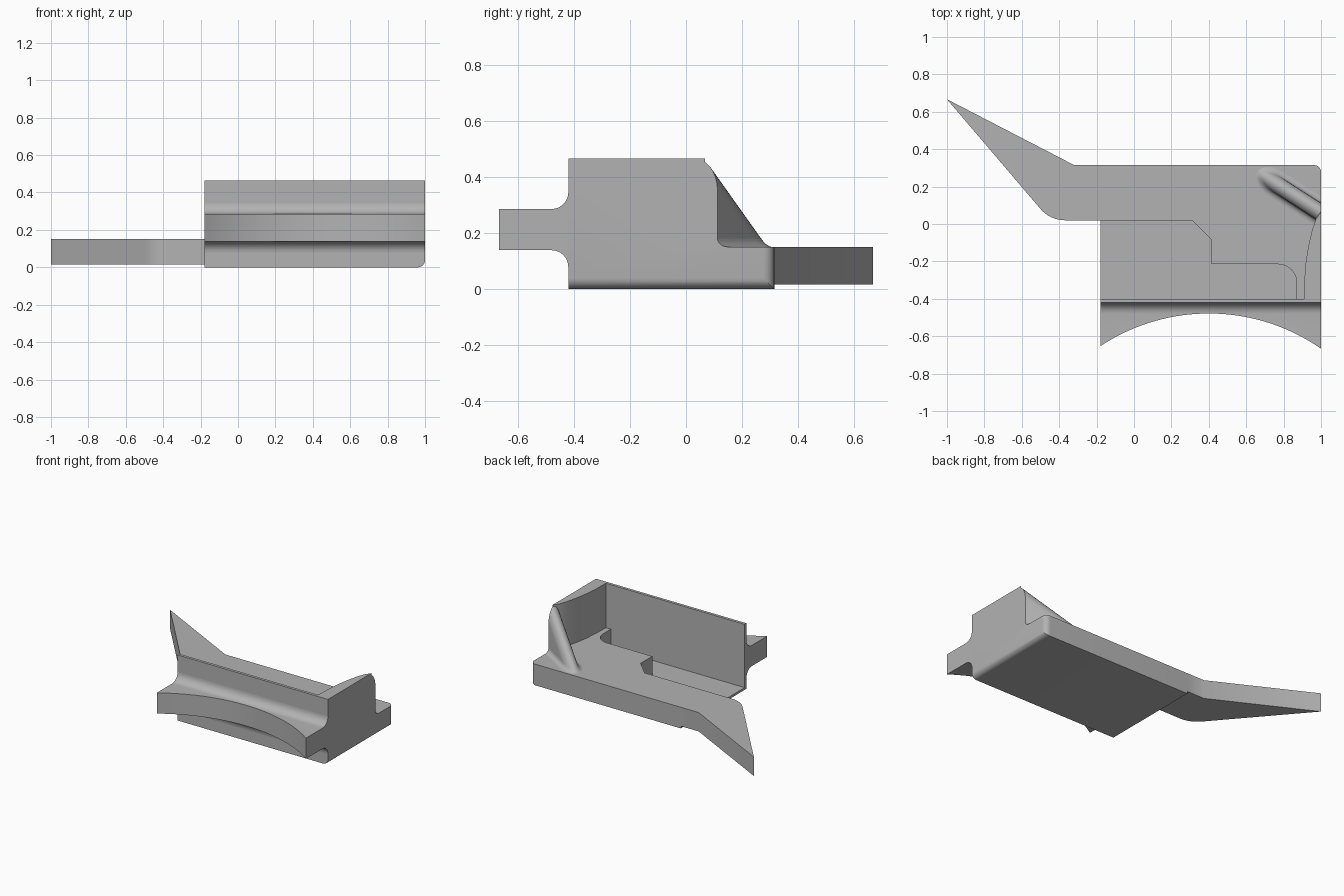
import bpy, bmesh, math

if "Cube" in bpy.data.objects:
    bpy.data.objects.remove(bpy.data.objects["Cube"])


def finish(name, bm):
    bmesh.ops.recalc_face_normals(bm, faces=bm.faces)
    me = bpy.data.meshes.new(name)
    bm.to_mesh(me)
    bm.free()
    ob = bpy.data.objects.new(name, me)
    bpy.context.collection.objects.link(ob)
    return ob


def loft(name, rings):
    """Closed solid through a list of equal-length point rings."""
    bm = bmesh.new()
    vs = [[bm.verts.new(p) for p in r] for r in rings]
    n = len(vs[0])
    for a, b in zip(vs, vs[1:]):
        for i in range(n):
            j = (i + 1) % n
            bm.faces.new((a[i], a[j], b[j], b[i]))
    bm.faces.new(vs[0][::-1])
    bm.faces.new(vs[-1])
    return finish(name, bm)


def prism(name, outline, z0, z1):
    return loft(name, [[(x, y, z) for x, y in outline] for z in (z0, z1)])


def arc(cx, cy, r, a0, a1, n=8):
    return [(cx + r * math.cos(math.radians(a0 + (a1 - a0) * i / n)),
             cy + r * math.sin(math.radians(a0 + (a1 - a0) * i / n))) for i in range(n + 1)]


def activate(ob):
    bpy.ops.object.select_all(action='DESELECT')
    ob.select_set(True)
    bpy.context.view_layer.objects.active = ob


def cut(ob, cutter):
    m = ob.modifiers.new("cut", 'BOOLEAN')
    m.operation, m.solver, m.object = 'DIFFERENCE', 'EXACT', cutter
    activate(ob)
    bpy.ops.object.modifier_apply(modifier=m.name)
    bpy.data.objects.remove(cutter, do_unlink=True)


X0, X1, Y0, Y1, H, DECK, FLOOR = -0.18, 1.0, -0.42, 0.315, 0.465, 0.15, 0.016

# Body block with rounded right-bottom and right-back edges
bm = bmesh.new()
bmesh.ops.create_cube(bm, size=1)
for v in bm.verts:
    v.co = (X1 if v.co.x > 0 else X0, Y1 if v.co.y > 0 else Y0, H if v.co.z > 0 else 0)
right = [e for e in bm.edges if all(v.co.x > 0.9 for v in e.verts)]
edges = [e for e in right if all(v.co.z < 0.01 for v in e.verts)
         or all(v.co.y > 0.3 for v in e.verts)]
bmesh.ops.bevel(bm, geom=edges, offset=0.038, segments=6, profile=0.5, affect='EDGES')
body = finish("body", bm)

# Open space above the deck, leaving the thin front wall and curved end wall
space = [(-0.4, -0.40), (0.908, -0.40), (0.911, -0.30), (0.919, -0.20), (0.934, -0.11),
         (0.953, -0.03), (0.972, 0.025), (1.0, 0.068), (1.2, 0.3), (1.2, 0.6), (-0.4, 0.6)]
cut(body, prism("space_cutter", space, DECK, 0.8))

# Stepped pocket through the deck down to the thin floor
pocket = [(-0.4, 0.02), (0.31, 0.02), (0.415, -0.085), (0.415, -0.215)]
pocket += arc(0.77, -0.315, 0.10, 90, 0) + [(0.87, -0.40), (-0.4, -0.40)]
cut(body, prism("pocket_cutter", pocket, FLOOR, 0.3))

# Pointed wing on the left
wing_outline = [(X0, 0.02)] + arc(-0.37, 0.19, 0.17, 270, 220) + [(-1.0, 0.667), (-0.32, Y1), (X0, Y1)]
wing = prism("wing", wing_outline, FLOOR, DECK)

# Front flange with filleted root and scooped front edge
r, ztop, zbot = 0.06, 0.285, 0.138
rings = []
for i in range(33):
    x = X0 + (X1 - X0) * i / 32
    yf = min(-1.528 + math.sqrt(1.05 ** 2 - (x - 0.4) ** 2), Y0 - r + 0.003)
    prof = [(max(y, yf), z) for y, z in arc(Y0 - r, ztop + r, r, 0, -90)]
    prof += [(yf - 0.0005, ztop), (yf - 0.0005, zbot)]
    prof += [(max(y, yf), z) for y, z in arc(Y0 - r, zbot - r, r, 90, 0)]
    rings.append([(x, y, z) for y, z in prof])
flange = loft("front_flange", rings)

# Sloping round-topped rib bracing the end wall, clipped at the right side
w, depth, slope, crest, foot = 0.044, 0.08, 0.76, 0.457, 0.13


def rib_point(u, l, z):
    return (1 - 0.84 * l + 0.54 * u, 0.06 + 0.54 * l + 0.84 * u, z)


us = [(w * math.cos(math.pi * i / 12), depth * (math.sin(math.pi * i / 12) - 1)) for i in range(13)]
start, end = [], []
for u, dz in us:
    l0 = 0.54 * u / 0.84
    start.append(rib_point(u, l0, crest + dz - slope * l0))
    end.append(rib_point(u, (crest + dz - foot) / slope, foot))
for u in (-w, w):
    start.append(rib_point(u, 0.54 * u / 0.84, foot - 0.02))
    end.append(rib_point(u, (crest - depth - foot) / slope, foot - 0.02))
rib = loft("corner_rib", [start, end])

# Concave fillet where the rib meets the deck
fr, rings = 0.03, []
for y, z in arc(fr, fr, fr, 180, 270, 6):
    k, zz = (w + y) / w, DECK + z
    ring = [rib_point(u * k, (crest + dz - zz) / slope, zz) for u, dz in us]
    ring += [rib_point(u * k, 0.54 * u * k / 0.84, zz) for u in (-w, w)]
    rings.append(ring)
fillet = loft("rib_fillet", rings)

# Mid-grey finish and smooth rounded surfaces
grey = bpy.data.materials.new("mid_grey")
grey.diffuse_color = (0.45, 0.45, 0.45, 1)
grey.use_nodes = True
grey.node_tree.nodes["Principled BSDF"].inputs["Base Color"].default_value = grey.diffuse_color
for ob in (body, wing, flange, rib, fillet):
    ob.data.materials.append(grey)
    activate(ob)
    bpy.ops.object.shade_smooth_by_angle(angle=math.radians(30))
